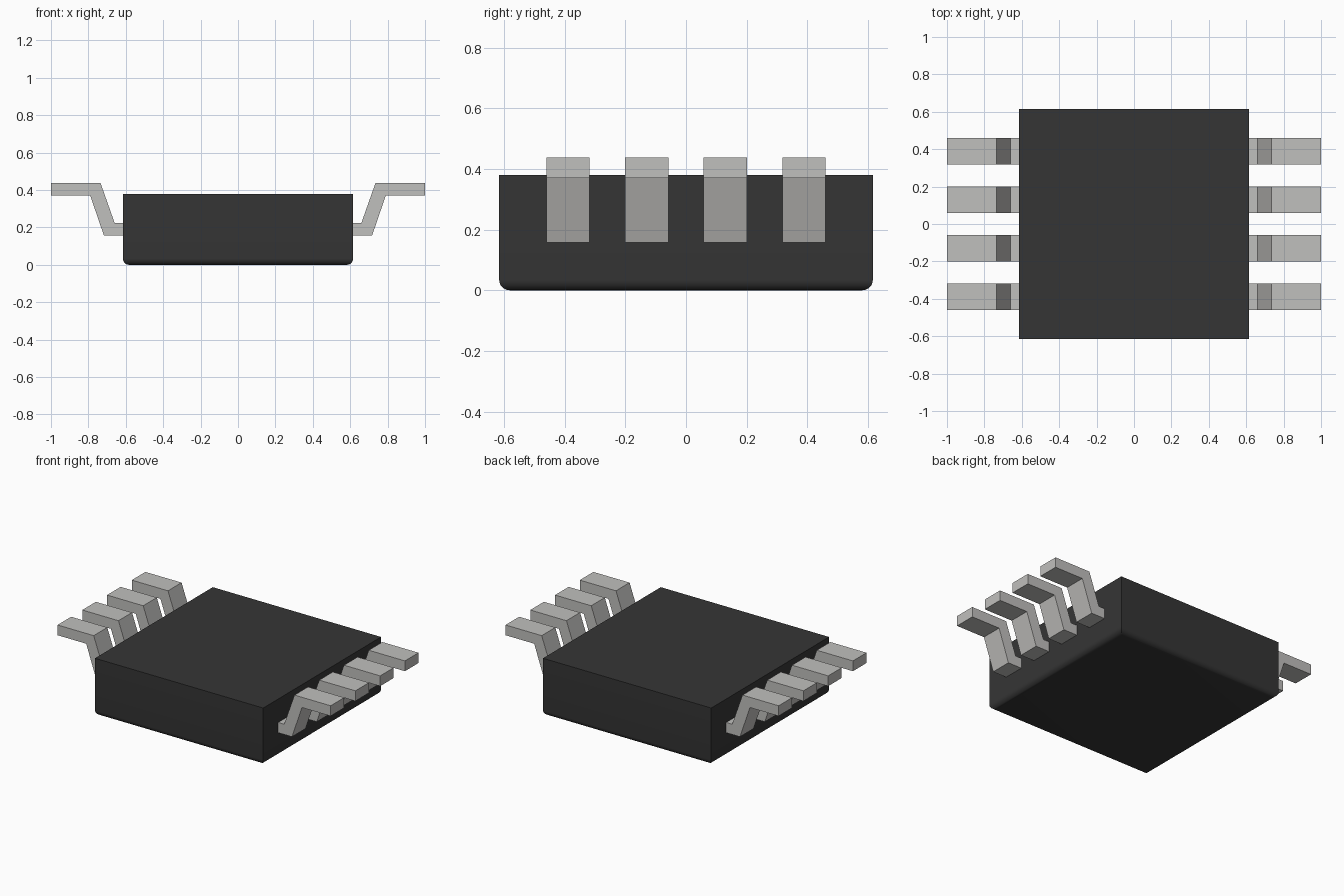
import bpy, bmesh, math

cube = bpy.data.objects.get("Cube")
if cube:
    bpy.data.objects.remove(cube, do_unlink=True)


def make_material(name, rgb, metallic=0.0):
    mat = bpy.data.materials.new(name)
    mat.use_nodes = True
    mat.diffuse_color = (*rgb, 1)
    bsdf = mat.node_tree.nodes["Principled BSDF"]
    bsdf.inputs["Base Color"].default_value = (*rgb, 1)
    bsdf.inputs["Roughness"].default_value = 0.6
    return mat


def add_object(name, bm, mat):
    bmesh.ops.recalc_face_normals(bm, faces=bm.faces)
    mesh = bpy.data.meshes.new(name)
    bm.to_mesh(mesh)
    bm.free()
    mesh.materials.append(mat)
    obj = bpy.data.objects.new(name, mesh)
    bpy.context.collection.objects.link(obj)
    return obj


black_plastic = make_material("black plastic", (0.036, 0.036, 0.036))
lead_metal = make_material("lead metal", (0.53, 0.525, 0.51))

# Package body: square block with only its bottom edges rounded
HALF, HEIGHT, ROUND = 0.616, 0.38, 0.035
bm = bmesh.new()
bmesh.ops.create_cube(bm, size=1)
for v in bm.verts:
    v.co = (v.co.x * 2 * HALF, v.co.y * 2 * HALF, (v.co.z + 0.5) * HEIGHT)
bottom_edges = [e for e in bm.edges if all(v.co.z < 0.01 for v in e.verts)]
bmesh.ops.bevel(bm, geom=bottom_edges, offset=ROUND, offset_type='OFFSET',
                segments=6, profile=0.5, affect='EDGES')
body = add_object("package_body", bm, black_plastic)
bpy.context.view_layer.objects.active = body
body.select_set(True)
bpy.ops.object.shade_smooth_by_angle(angle=math.radians(30))
body.select_set(False)

# Bent leads: gull-wing profile in x and z, extruded along y
PROFILE = [(0.60, 0.157), (0.717, 0.157), (0.79, 0.37), (1.0, 0.37),
           (1.0, 0.438), (0.735, 0.438), (0.66, 0.225), (0.60, 0.225)]
LEAD_WIDTH, PITCH = 0.142, 0.259


def add_lead(name, side, y):
    bm = bmesh.new()
    face = bm.faces.new([bm.verts.new((side * x, y - LEAD_WIDTH / 2, z))
                         for x, z in PROFILE])
    result = bmesh.ops.extrude_face_region(bm, geom=[face])
    new_verts = [g for g in result["geom"] if isinstance(g, bmesh.types.BMVert)]
    bmesh.ops.translate(bm, verts=new_verts, vec=(0, LEAD_WIDTH, 0))
    add_object(name, bm, lead_metal)


for side, label in ((1, "left"), (-1, "right")):
    for i in range(4):
        add_lead(f"{label}_lead_{i + 1}", side, (i - 1.5) * PITCH)
